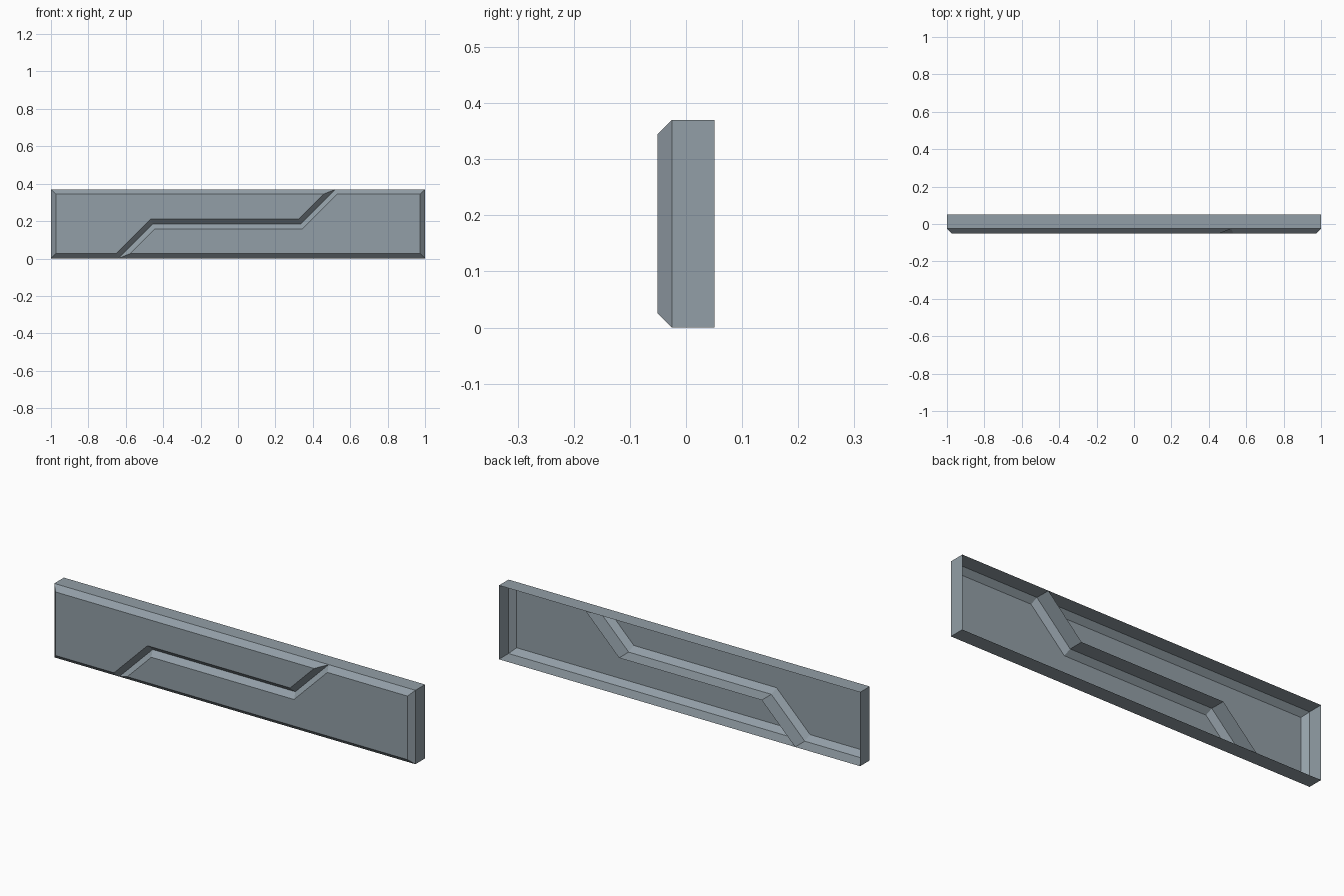
import bpy
import bmesh
from mathutils import Vector

cube = bpy.data.objects.get("Cube")
if cube:
    bpy.data.objects.remove(cube, do_unlink=True)

HEIGHT = 0.37
BACK, FRONT = 0.051, -0.051
CHAMFER = 0.026

steel = bpy.data.materials.new("blue grey steel")
steel.use_nodes = True
colour = (0.29, 0.345, 0.385, 1)
steel.diffuse_color = colour
steel.node_tree.nodes["Principled BSDF"].inputs["Base Color"].default_value = colour


def inset_outline(points, dist):
    """Move every edge of a counter-clockwise outline inwards with mitred corners."""
    result = []
    for i, p in enumerate(points):
        a = (p - points[i - 1]).normalized()
        b = (points[(i + 1) % len(points)] - p).normalized()
        na, nb = Vector((-a.y, a.x)), Vector((-b.y, b.x))
        result.append(p + (na + nb) * dist / (1 + na.dot(nb)))
    return result


def make_panel(name, outline):
    """Open-backed shell: side walls, chamfered rim and a flat front."""
    points = [Vector(p) for p in outline]
    inner = inset_outline(points, CHAMFER)
    bm = bmesh.new()
    layers = ((points, BACK), (points, FRONT + CHAMFER), (inner, FRONT))
    rings = [[bm.verts.new((p.x, y, p.y)) for p in ring] for ring, y in layers]
    for lower, upper in zip(rings, rings[1:]):
        for i in range(len(points)):
            j = (i + 1) % len(points)
            bm.faces.new((lower[i], lower[j], upper[j], upper[i]))
    bm.faces.new(rings[-1])
    mesh = bpy.data.meshes.new(name)
    bm.to_mesh(mesh)
    bm.free()
    mesh.materials.append(steel)
    obj = bpy.data.objects.new(name, mesh)
    bpy.context.collection.objects.link(obj)


# Stepped seam shared by the two interlocking panels, from bottom to top
MID = HEIGHT / 2
seam = [(-0.64, 0), (-0.64 + MID, MID), (0.52 - MID, MID), (0.52, HEIGHT)]

make_panel("upper_panel", [(-1, 0)] + seam + [(-1, HEIGHT)])
make_panel("lower_panel", [(1, 0), (1, HEIGHT)] + seam[::-1])
